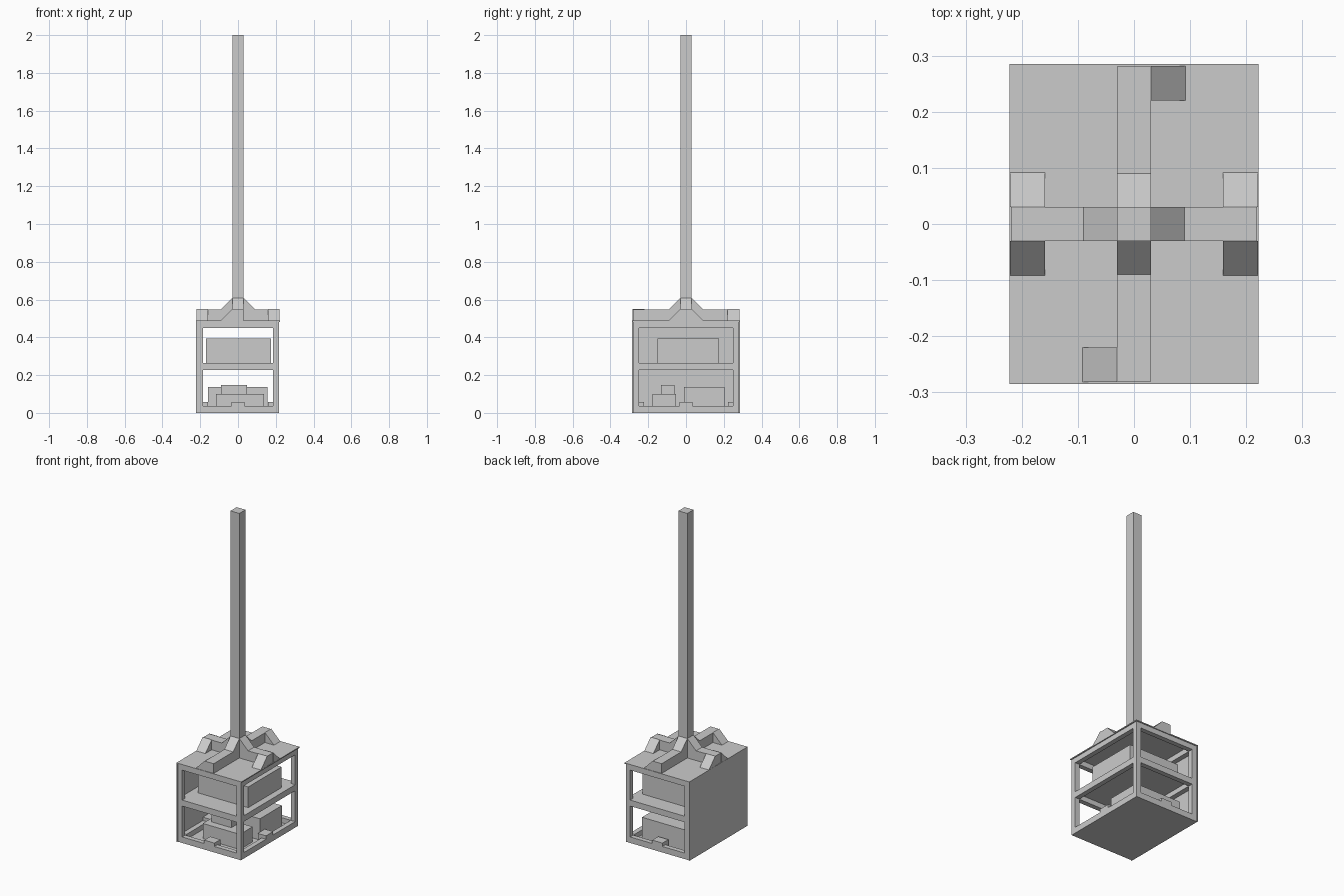
import bpy, bmesh
from mathutils import Matrix, Vector
from math import pi

cube = bpy.data.objects.get("Cube")
if cube:
    bpy.data.objects.remove(cube, do_unlink=True)

grey = bpy.data.materials.new("light_grey")
grey.use_nodes = True
colour = (0.6, 0.6, 0.6, 1)
grey.diffuse_color = colour
grey.node_tree.nodes["Principled BSDF"].inputs["Base Color"].default_value = colour


def finish(bm, name):
    bmesh.ops.recalc_face_normals(bm, faces=bm.faces)
    mesh = bpy.data.meshes.new(name)
    bm.to_mesh(mesh)
    bm.free()
    mesh.materials.append(grey)
    obj = bpy.data.objects.new(name, mesh)
    bpy.context.collection.objects.link(obj)
    return obj


def box(name, x, y, z):
    """Box given by its (low, high) range on each axis."""
    bm = bmesh.new()
    low, high = (Vector(v) for v in zip(x, y, z))
    bmesh.ops.create_cube(bm, size=1, matrix=Matrix.Translation((low + high) / 2)
                          @ Matrix.Diagonal((high - low).to_4d()))
    return finish(bm, name)


def wedge(name, corner, turn, size=0.06):
    """Right-angled brace: vertical back at the corner, slope along local +x."""
    bm = bmesh.new()
    h = size / 2
    tri = [bm.verts.new(p) for p in ((0, -h, 0), (size, -h, 0), (0, -h, size))]
    face = bm.faces.new(tri)
    ext = bmesh.ops.extrude_face_region(bm, geom=[face])
    moved = [v for v in ext["geom"] if isinstance(v, bmesh.types.BMVert)]
    bmesh.ops.translate(bm, verts=moved, vec=(0, size, 0))
    bm.transform(Matrix.Translation(corner) @ Matrix.Rotation(turn, 4, 'Z'))
    return finish(bm, name)


X, Y = 0.216, 0.28      # frame half sizes
T = 0.03                # frame bar thickness
LID = 0.488             # lid top
BAR = 0.548             # cross beam top

# Frame posts and rails
for sx in (-1, 1):
    px = sorted((sx * X, sx * (X - T)))
    for sy in (-1, 1):
        box("corner_post", px, sorted((sy * Y, sy * (Y - T))), (0.006, 0.482))
rails = (("base", 0.006, 0.037), ("shelf", 0.228, 0.259), ("top", 0.45, 0.482))
for label, z0, z1 in rails:
    for s in (-1, 1):
        box(label + "_side_rail", sorted((s * X, s * (X - T))), (T - Y, Y - T), (z0, z1))
        box(label + "_end_rail", (T - X, X - T), sorted((s * Y, s * (Y - T))), (z0, z1))

# Panels
box("floor_panel", (-X, X), (-Y, Y), (0, 0.006))
box("shelf_panel", (-X, X), (-Y, Y), (0.259, 0.265))
box("lid_panel", (-0.222, 0.222), (-0.285, 0.285), (0.482, LID))
box("closed_side_panel", (-0.222, -X), (-0.285, 0.285), (0, 0.482))

# Clips over the middle of each base rail
for s in (-1, 1):
    for z, outer in (((0.037, 0.058), 0), ((0.006, 0.037), T)):
        box("end_clip", (-0.035, 0.035), sorted((s * (Y - outer), s * 0.222)), z)
        box("side_clip", sorted((s * (X - outer), s * 0.16)), (-0.035, 0.035), z)

# Stored units
box("upper_unit", (-0.17, 0.175), (-0.15, 0.175), (0.265, 0.393))
box("lower_back_unit", (-0.16, 0.157), (-0.01, 0.205), (0.006, 0.138))
box("lower_front_unit", (-0.117, 0.137), (-0.177, -0.053), (0.006, 0.1))
box("small_unit", (-0.09, 0.047), (-0.132, -0.06), (0.1, 0.148))

# Mast and its cross-shaped foot
box("mast", (-T, T), (-T, T), (LID, 2))
for s in (-1, 1):
    box("cross_beam_side", sorted((s * T, s * 0.219)), (-T, T), (LID, BAR))
    box("cross_beam_end", (-T, T), sorted((s * T, s * 0.281)), (LID, BAR))

# Braces around the mast and at the beam ends
for i, (dx, dy) in enumerate(((1, 0), (0, 1), (-1, 0), (0, -1))):
    wedge("mast_brace", (dx * T, dy * T, BAR), i * pi / 2)
for sx in (-1, 1):
    for sy in (-1, 1):
        wedge("side_beam_brace", (sx * 0.19, sy * T, LID), sy * pi / 2, 0.062)
    wedge("end_beam_brace", (sx * T, sx * 0.251, LID), 0 if sx > 0 else pi, 0.062)
